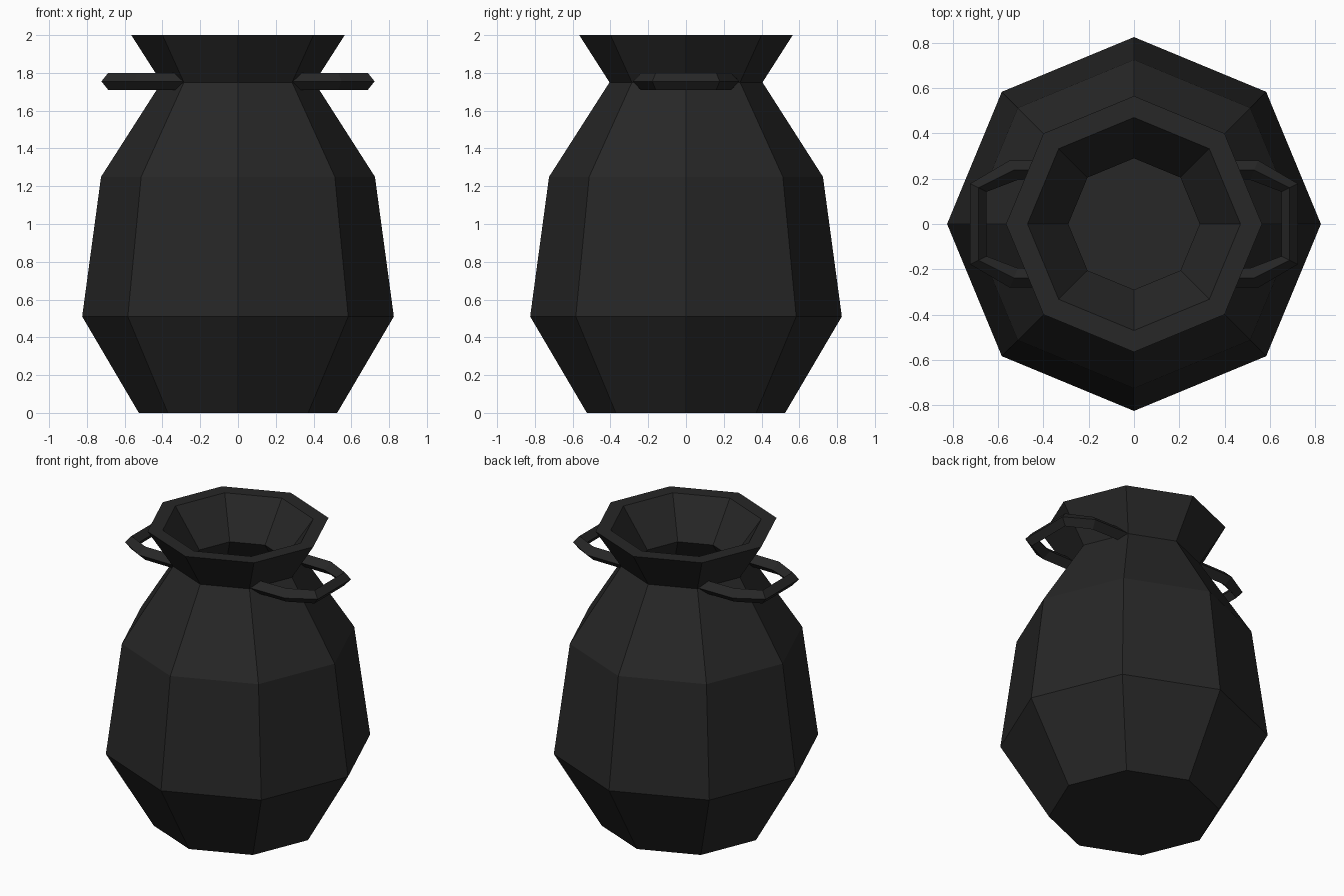
import bpy
from math import cos, sin, pi

if "Cube" in bpy.data.objects:
    bpy.data.objects.remove(bpy.data.objects["Cube"])

mat = bpy.data.materials.new("charcoal")
mat.diffuse_color = (0.02, 0.02, 0.02, 1)
mat.use_nodes = True
mat.node_tree.nodes["Principled BSDF"].inputs["Base Color"].default_value = mat.diffuse_color


def make_object(name, verts, faces):
    mesh = bpy.data.meshes.new(name)
    mesh.from_pydata(verts, [], faces)
    mesh.materials.append(mat)
    obj = bpy.data.objects.new(name, mesh)
    bpy.context.collection.objects.link(obj)
    return obj


def skin(rings, flip=False):
    """Join equal closed rings of points into a capped tube."""
    n = len(rings[0])
    verts = [p for ring in rings for p in ring]
    faces = [list(range(n))[::-1]]
    for i in range(len(rings) - 1):
        for j in range(n):
            k = (j + 1) % n
            faces.append([i * n + j, i * n + k, (i + 1) * n + k, (i + 1) * n + j])
    last = (len(rings) - 1) * n
    faces.append(list(range(last, last + n)))
    if flip:
        faces = [f[::-1] for f in faces]
    return verts, faces


# Eight-sided hollow body: outer profile up, over the lip, then inside down
SIDES = 8
profile = [(0.525, 0), (0.825, 0.51), (0.725, 1.25), (0.405, 1.75), (0.565, 2.0),
           (0.47, 2.0), (0.29, 1.75), (0.63, 1.22), (0.72, 0.53), (0.47, 0.09)]
rings = [[(r * cos(2 * pi * j / SIDES), r * sin(2 * pi * j / SIDES), z)
          for j in range(SIDES)] for r, z in profile]
make_object("jar_body", *skin(rings))

# Handles: diamond section along a bent path (x, y, mitre x, mitre y)
half = [(0.27, -0.24, 0.0, -0.042), (0.53, -0.238, 0.018, -0.043),
        (0.687, -0.16, 0.036, -0.018)]
path = half + [(x, -y, mx, -my) for x, y, mx, my in reversed(half)]
Z, H = 1.755, 0.045
for side, name in ((1, "right_handle"), (-1, "left_handle")):
    rings = [[(side * (x + mx), y + my, Z), (side * x, y, Z + H),
              (side * (x - mx), y - my, Z), (side * x, y, Z - H)]
             for x, y, mx, my in path]
    make_object(name, *skin(rings, flip=side > 0))
